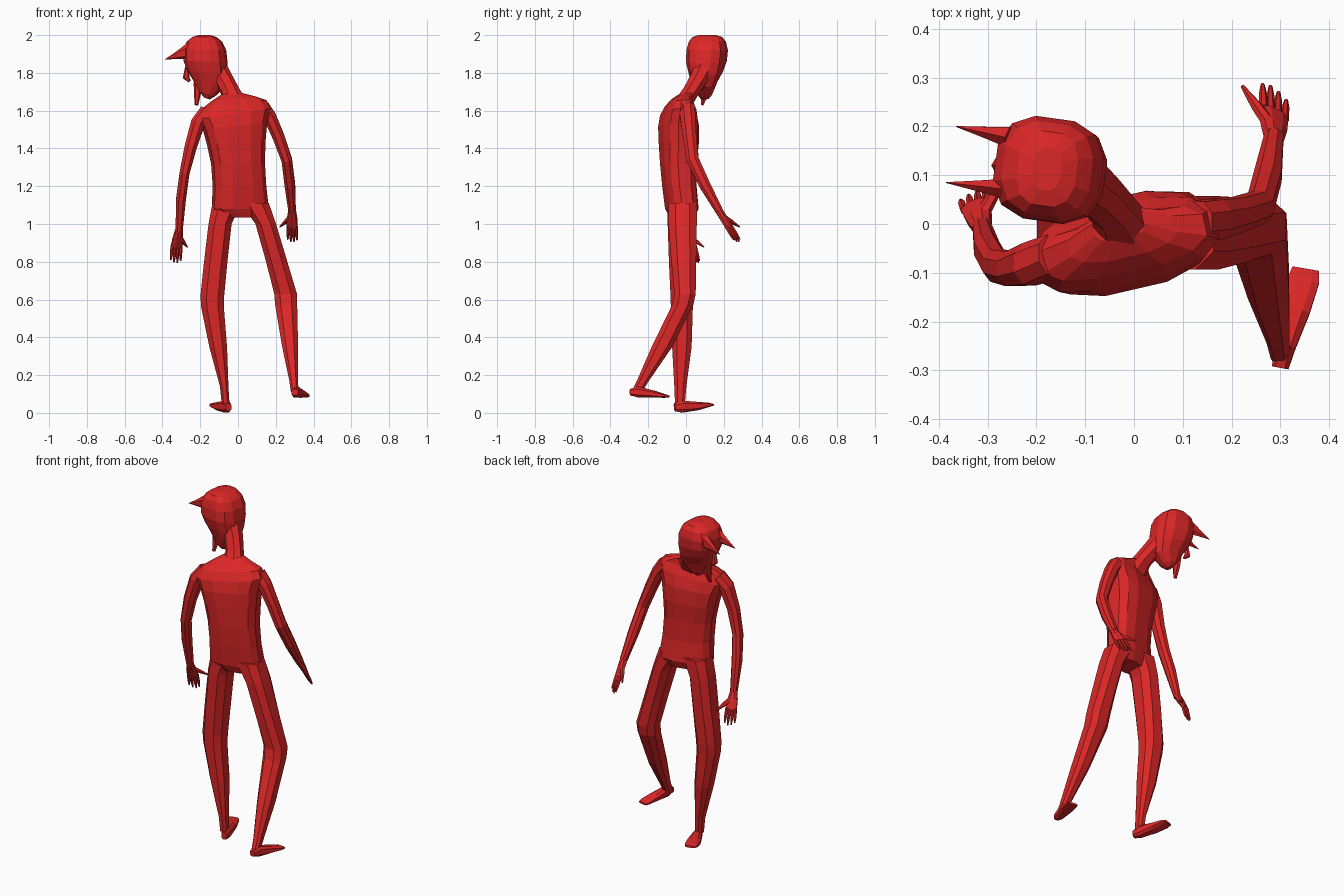
import bpy, bmesh, math
from mathutils import Vector, Matrix

red = bpy.data.materials.new("red")
red.diffuse_color = (0.72, 0.02, 0.02, 1)


def skin(bm, rings):
    """Bridge a list of vertex rings and cap both ends."""
    vs = [[bm.verts.new(p) for p in r] for r in rings]
    n = len(vs[0])
    for a, b in zip(vs, vs[1:]):
        for i in range(n):
            j = (i + 1) % n
            bm.faces.new((a[i], a[j], b[j], b[i]))
    bm.faces.new(vs[0][::-1])
    bm.faces.new(vs[-1])


def finish(name, bm):
    bmesh.ops.recalc_face_normals(bm, faces=bm.faces)
    me = bpy.data.meshes.new(name)
    bm.to_mesh(me)
    bm.free()
    me.materials.append(red)
    ob = bpy.data.objects.new(name, me)
    bpy.context.collection.objects.link(ob)
    return ob


def oval(n, power):
    """Unit rounded outline: power 1 is an ellipse, less is squarer."""
    pts = []
    for i in range(n):
        t = 2 * math.pi * (i + 0.5) / n
        c, s = math.cos(t), math.sin(t)
        pts.append((math.copysign(abs(c) ** power, c), math.copysign(abs(s) ** power, s)))
    return pts


def stack(name, slices, n=8, power=0.8, yaw=0):
    """Slices (z, x centre, y centre, x half, y half, roll degrees)."""
    bm = bmesh.new()
    rings = []
    for z, cx, cy, hx, hy, roll in slices:
        m = Matrix.Rotation(math.radians(yaw), 3, 'Z') @ Matrix.Rotation(math.radians(-roll), 3, 'Y')
        rings.append([Vector((cx, cy, z)) + m @ Vector((u * hx, v * hy, 0)) for u, v in oval(n, power)])
    skin(bm, rings)
    return finish(name, bm)


def tube(bm, pts, side=(1, 0, 0), n=8, power=0.9):
    """Tube through (point, half width along side, half depth)."""
    ps = [Vector(p[0]) for p in pts]
    rings = []
    for i, (_, w, h) in enumerate(pts):
        d = (ps[min(i + 1, len(ps) - 1)] - ps[max(i - 1, 0)]).normalized()
        s = Vector(side)
        s = (s - d * s.dot(d)).normalized()
        t = d.cross(s)
        rings.append([ps[i] + s * u * w + t * v * h for u, v in oval(n, power)])
    skin(bm, rings)


def limb(name, pts, **kw):
    bm = bmesh.new()
    tube(bm, pts, **kw)
    return finish(name, bm)


def hand(name, wrist, knuckle, tip, spread, thumb):
    """Palm, four fingers fanned along spread, and a thumb."""
    bm = bmesh.new()
    w, k, t, s = (Vector(v) for v in (wrist, knuckle, tip, spread))
    half = s.length / 2
    tube(bm, [(w, 0.02, 0.019), (w.lerp(k, 0.45), half * 0.85, 0.018), (k, half, 0.012)], side=s)
    for i, reach in enumerate((0.85, 1.0, 1.05, 0.92)):
        off = s * ((i - 1.5) / 3.9)
        a = k + off * 0.95
        b = a.lerp(t + off * 1.1, reach)
        tube(bm, [(a - (b - a) * 0.1, 0.009, 0.01), (a.lerp(b, 0.6), 0.008, 0.008), (b, 0.004, 0.004)], side=s, n=6)
    base, end = w.lerp(k, 0.35), Vector(thumb)
    tube(bm, [(base, 0.015, 0.014), (base.lerp(end, 0.55), 0.012, 0.011), (end, 0.004, 0.004)], side=s, n=6)
    return finish(name, bm)


# Torso, turned and leaning towards the lower shoulder
stack("torso", [
    (1.035, 0.02, -0.02, 0.085, 0.06, 0),
    (1.08, 0.012, -0.022, 0.152, 0.08, 0),
    (1.20, 0.008, -0.035, 0.142, 0.083, 0),
    (1.32, 0.0, -0.04, 0.142, 0.09, 0),
    (1.43, -0.01, -0.038, 0.155, 0.098, 2),
    (1.52, -0.017, -0.04, 0.172, 0.098, 5),
    (1.585, -0.02, -0.042, 0.198, 0.083, 8),
    (1.632, -0.022, -0.04, 0.178, 0.06, 8),
    (1.665, -0.024, -0.025, 0.115, 0.045, 6),
    (1.69, -0.03, 0.0, 0.055, 0.032, 3)], n=12, power=0.72, yaw=13)

# Neck
limb("neck", [((-0.02, -0.02, 1.63), 0.07, 0.05), ((-0.04, 0.025, 1.70), 0.05, 0.045),
              ((-0.07, 0.06, 1.755), 0.05, 0.05), ((-0.12, 0.1, 1.83), 0.06, 0.06)])

# Head, bowed and looking to the side
stack("head", [
    (1.665, -0.165, 0.1, 0.016, 0.022, -20),
    (1.69, -0.165, 0.1, 0.045, 0.042, -20),
    (1.745, -0.155, 0.1, 0.088, 0.064, -14),
    (1.80, -0.163, 0.105, 0.108, 0.088, -8),
    (1.86, -0.172, 0.108, 0.116, 0.106, -3),
    (1.92, -0.176, 0.112, 0.112, 0.108, 0),
    (1.965, -0.178, 0.113, 0.093, 0.097, 0),
    (1.99, -0.178, 0.113, 0.062, 0.078, 0),
    (2.0, -0.178, 0.113, 0.03, 0.045, 0)], n=12, power=0.75, yaw=-8)

# Horns on the brow
for label, base, tip in (("near", (-0.255, 0.072, 1.915), (-0.385, 0.085, 1.872)),
                         ("far", (-0.25, 0.178, 1.915), (-0.365, 0.2, 1.875))):
    b, t = Vector(base), Vector(tip)
    limb(label + "_horn", [(b, 0.024, 0.045), (b.lerp(t, 0.5), 0.012, 0.021), (t, 0.001, 0.001)],
         side=(0, 1, 0), n=6)

# Nose and chin beard
limb("nose", [((-0.27, 0.12, 1.84), 0.008, 0.008), ((-0.275, 0.12, 1.775), 0.016, 0.018),
              ((-0.255, 0.12, 1.755), 0.01, 0.008)], side=(0, 1, 0), n=6)
limb("beard", [((-0.215, 0.105, 1.75), 0.03, 0.02), ((-0.215, 0.1, 1.69), 0.022, 0.018),
               ((-0.22, 0.085, 1.63), 0.008, 0.01)], side=(0, 1, 0), n=6)

# Arms
limb("left_arm", [((-0.165, -0.065, 1.595), 0.04, 0.045), ((-0.212, -0.082, 1.535), 0.04, 0.046),
                  ((-0.25, -0.092, 1.41), 0.035, 0.038), ((-0.283, -0.085, 1.27), 0.028, 0.036),
                  ((-0.302, -0.05, 1.13), 0.028, 0.032), ((-0.312, -0.005, 0.96), 0.02, 0.02)])
limb("right_arm", [((0.13, 0.005, 1.62), 0.04, 0.045), ((0.17, 0.01, 1.565), 0.036, 0.044),
                   ((0.215, 0.02, 1.46), 0.034, 0.038), ((0.258, 0.035, 1.34), 0.03, 0.036),
                   ((0.275, 0.1, 1.205), 0.03, 0.032), ((0.287, 0.178, 1.065), 0.021, 0.022)])

# Hands
hand("left_hand", (-0.312, -0.008, 0.97), (-0.326, 0.04, 0.88), (-0.33, 0.062, 0.798),
     (0.062, 0.025, 0), (-0.268, 0.095, 0.878))
hand("right_hand", (0.287, 0.172, 1.075), (0.287, 0.228, 0.985), (0.288, 0.275, 0.908),
     (-0.058, 0.035, 0.01), (0.222, 0.283, 0.985))

# Legs
stack("left_leg", [
    (1.11, -0.06, -0.022, 0.08, 0.08, 0),
    (1.0, -0.095, -0.022, 0.065, 0.08, 0),
    (0.80, -0.118, -0.02, 0.066, 0.075, 0),
    (0.62, -0.136, -0.02, 0.067, 0.066, 0),
    (0.56, -0.135, -0.022, 0.064, 0.062, 0),
    (0.35, -0.105, -0.022, 0.05, 0.055, 0),
    (0.14, -0.073, -0.03, 0.024, 0.034, 0),
    (0.05, -0.066, -0.032, 0.022, 0.028, 0)])
stack("right_leg", [
    (1.11, 0.09, -0.018, 0.078, 0.08, 0),
    (1.0, 0.147, -0.018, 0.058, 0.08, 0),
    (0.80, 0.205, -0.012, 0.06, 0.07, 0),
    (0.63, 0.252, -0.005, 0.064, 0.06, 0),
    (0.57, 0.255, -0.018, 0.062, 0.06, 0),
    (0.35, 0.276, -0.127, 0.045, 0.058, 0),
    (0.17, 0.295, -0.228, 0.025, 0.034, 0),
    (0.11, 0.3, -0.262, 0.021, 0.03, 0)])

# Feet, heel to toe
limb("left_foot", [((-0.05, -0.06, 0.03), 0.016, 0.022), ((-0.062, -0.02, 0.033), 0.026, 0.033),
                   ((-0.095, 0.06, 0.036), 0.038, 0.023), ((-0.117, 0.115, 0.042), 0.038, 0.012),
                   ((-0.124, 0.14, 0.043), 0.028, 0.006)], power=0.7)
limb("right_foot", [((0.3, -0.295, 0.11), 0.018, 0.018), ((0.308, -0.25, 0.11), 0.025, 0.03),
                    ((0.33, -0.175, 0.1), 0.033, 0.02), ((0.348, -0.115, 0.09), 0.034, 0.01),
                    ((0.352, -0.092, 0.087), 0.029, 0.006)], power=0.7)
